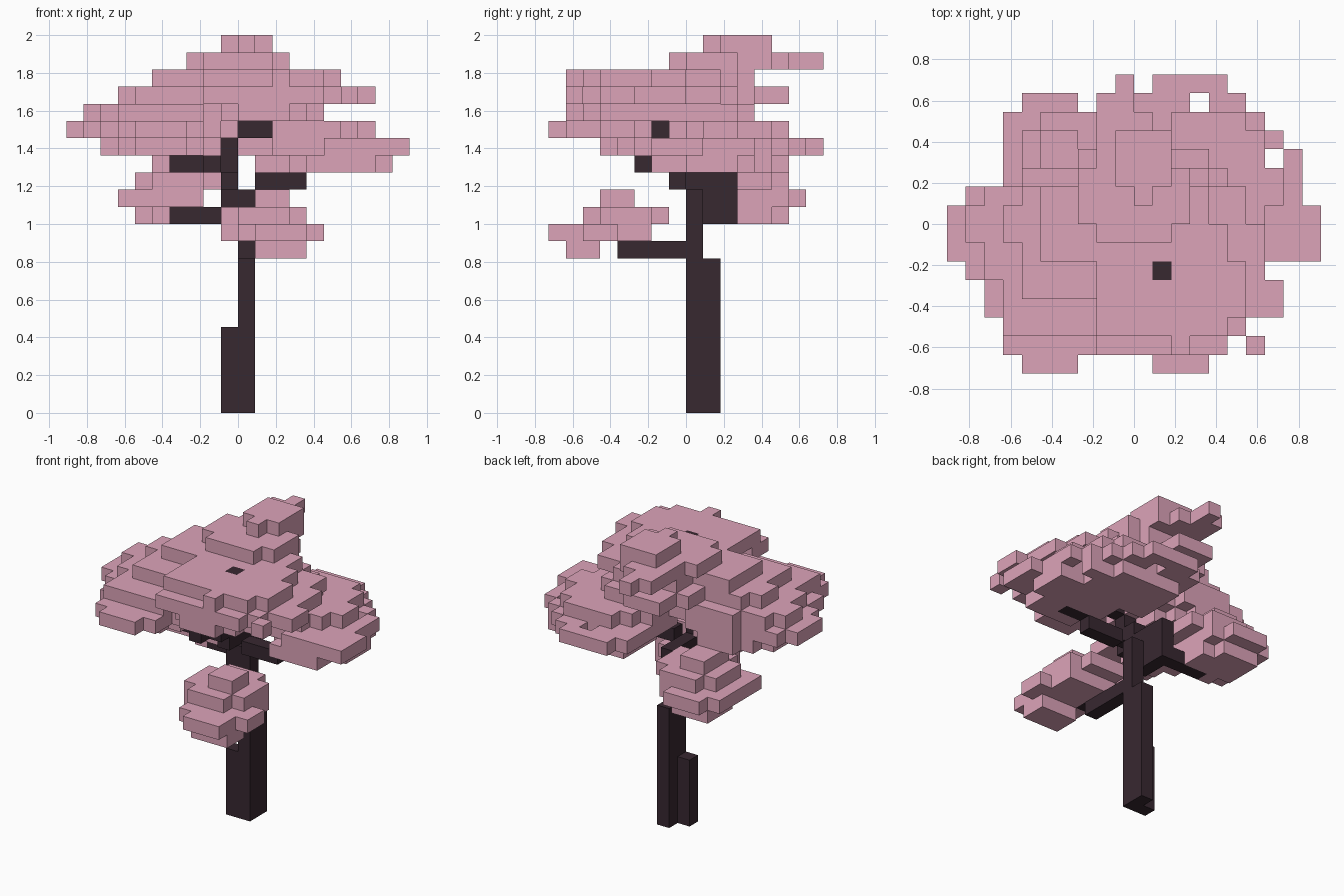
import bpy
import bmesh
from mathutils import Vector

UNIT = 1 / 11          # edge length of one cube
taken = set()          # cubes already used by any part
parts = {}             # part name -> (cubes, material)

cube = bpy.data.objects.get("Cube")
if cube:
    bpy.data.objects.remove(cube, do_unlink=True)


def make_material(name, colour):
    mat = bpy.data.materials.new(name)
    mat.use_nodes = True
    mat.diffuse_color = colour
    mat.node_tree.nodes["Principled BSDF"].inputs["Base Color"].default_value = colour
    return mat


blossom = make_material("blossom_pink", (0.72, 0.37, 0.485, 1))
bark = make_material("dark_bark", (0.039, 0.021, 0.03, 1))


def add_cell(name, cell, material):
    if cell not in taken:
        taken.add(cell)
        parts.setdefault(name, (set(), material))[0].add(cell)


def wood(name, xs, ys, zs):
    """Solid block of bark cubes."""
    for x in range(*xs):
        for y in range(*ys):
            for z in range(*zs):
                add_cell(name, (x, y, z), bark)


def slab(name, z, xs, ys, rounded=False, gaps=()):
    """One flat layer of blossom cubes, square or elliptical."""
    cx, cy = sum(xs) / 2, sum(ys) / 2
    rx, ry = (xs[1] - xs[0]) / 2, (ys[1] - ys[0]) / 2
    for x in range(*xs):
        for y in range(*ys):
            dx, dy = (x + 0.5 - cx) / rx, (y + 0.5 - cy) / ry
            if (x, y) in gaps or (rounded and dx * dx + dy * dy > 1):
                continue
            add_cell(name, (x, y, z), blossom)


def disc(name, z, xs, ys, gaps=()):
    slab(name, z, xs, ys, True, gaps)


# Trunk
wood("trunk", (0, 1), (0, 2), (0, 9))
wood("trunk", (-1, 0), (0, 1), (0, 5))
wood("trunk", (0, 1), (0, 1), (9, 13))
wood("upper_trunk", (-1, 0), (0, 1), (12, 14))
wood("upper_trunk", (-1, 0), (-1, 0), (13, 15))
wood("upper_trunk", (-1, 0), (-2, -1), (14, 16))
wood("upper_trunk", (0, 2), (-2, -1), (16, 17))
wood("upper_trunk", (1, 2), (-3, -2), (17, 20))

# Branches
wood("front_branch", (0, 1), (-4, 0), (9, 10))
wood("front_branch", (0, 1), (-5, -4), (10, 11))
wood("back_branch", (-1, 0), (0, 3), (11, 14))
wood("back_branch", (-4, -1), (2, 3), (11, 12))
wood("back_branch", (-4, -3), (2, 3), (12, 13))
wood("right_branch", (-4, -1), (-2, -1), (14, 15))
wood("right_branch", (-2, -1), (-3, -2), (14, 15))
wood("left_branch", (1, 4), (-1, 0), (13, 14))
wood("left_branch", (4, 6), (-1, 0), (14, 15))

# Low front clump
name = "front_clump"
slab(name, 9, (1, 4), (-7, -5))
slab(name, 10, (1, 4), (-8, -7))
disc(name, 10, (-1, 5), (-7, -3), {(-1, -6)})
slab(name, 10, (0, 4), (-3, -2))
disc(name, 11, (-1, 4), (-6, -1))
slab(name, 12, (1, 3), (-5, -3))

# Low back clump
name = "back_clump"
slab(name, 11, (-6, -3), (3, 6))
slab(name, 11, (-5, -2), (2, 5))
slab(name, 12, (-7, -2), (1, 6))
slab(name, 12, (-6, -3), (6, 7))
disc(name, 13, (-6, -1), (1, 6))
slab(name, 14, (-5, -3), (2, 5))

# Left clump, with two open gaps
name = "left_clump"
gaps = {(7, 3), (3, 6)}
disc(name, 14, (3, 9), (-2, 5), gaps)
slab(name, 14, (1, 6), (2, 6))
slab(name, 15, (1, 5), (7, 8))
slab(name, 15, (0, 6), (6, 7), gaps=gaps)
slab(name, 15, (0, 7), (5, 6))
slab(name, 15, (0, 8), (4, 5))
slab(name, 15, (0, 9), (1, 4), gaps=gaps)
slab(name, 15, (2, 10), (-1, 1))
slab(name, 15, (5, 10), (-2, -1))
disc(name, 16, (0, 8), (-1, 6), gaps)
disc(name, 17, (0, 5), (-2, 4))

# Right clump
name = "right_clump"
disc(name, 15, (-8, -1), (-5, 3))
slab(name, 16, (-10, 0), (-2, 1))
slab(name, 16, (-9, 0), (-3, 2))
slab(name, 16, (-8, -1), (-5, 2))
slab(name, 16, (-7, -2), (-7, 2))
slab(name, 16, (-6, -2), (2, 3))
slab(name, 16, (-6, -3), (-8, -7))
slab(name, 17, (-9, -1), (-1, 1))
slab(name, 17, (-8, -1), (-3, 2))
slab(name, 17, (-7, -2), (-6, -3))
slab(name, 17, (-6, -2), (2, 3))
slab(name, 18, (-7, -1), (-1, 1))
slab(name, 18, (-6, -1), (-2, 2))
slab(name, 18, (-6, -2), (-4, -2))

# Broad crown
name = "crown"
disc(name, 17, (-2, 5), (-7, 1))
disc(name, 18, (-2, 7), (-7, 3))
slab(name, 18, (-2, 5), (-7, -6))
slab(name, 18, (-2, 6), (-6, -5))
slab(name, 18, (4, 8), (-5, -3))
slab(name, 18, (6, 7), (-7, -6))
disc(name, 18, (-3, 2), (0, 5))
slab(name, 18, (-2, 1), (5, 6))
slab(name, 19, (-2, 5), (-6, -5))
slab(name, 19, (-2, 6), (-5, -2))
slab(name, 19, (-5, 5), (-2, 0))
slab(name, 19, (-5, 4), (0, 2))
slab(name, 19, (-2, 3), (2, 3))
slab(name, 19, (-2, 2), (3, 4))
slab(name, 19, (2, 3), (-7, -6))

# Top tuft with its backward tail
name = "top_tuft"
disc(name, 20, (-3, 3), (-1, 4))
slab(name, 20, (-2, 2), (3, 5))
slab(name, 20, (-2, 1), (5, 6))
slab(name, 20, (-2, 0), (6, 7))
slab(name, 20, (-1, 0), (7, 8))
slab(name, 21, (-1, 2), (2, 5))
slab(name, 21, (0, 1), (1, 2))


def build(name, cells, material):
    """Make a mesh from the exposed cube sides only."""
    bm = bmesh.new()
    corners = {}

    def vert(point):
        key = tuple(round(2 * c) for c in point)
        if key not in corners:
            corners[key] = bm.verts.new(point * UNIT)
        return corners[key]

    for cell in sorted(cells):
        centre = Vector(cell) + Vector((0.5, 0.5, 0.5))
        for axis in range(3):
            for sign in (-1, 1):
                normal = Vector((0, 0, 0))
                normal[axis] = sign
                if tuple(int(c) for c in Vector(cell) + normal) in taken:
                    continue
                u = Vector((0, 0, 0))
                u[(axis + 1) % 3] = 0.5
                v = normal.cross(u)
                mid = centre + normal / 2
                ring = (mid - u - v, mid + u - v, mid + u + v, mid - u + v)
                bm.faces.new([vert(p) for p in ring])
    mesh = bpy.data.meshes.new(name)
    bm.to_mesh(mesh)
    bm.free()
    mesh.materials.append(material)
    bpy.context.collection.objects.link(bpy.data.objects.new(name, mesh))


for part, (cells, material) in parts.items():
    build(part, cells, material)
